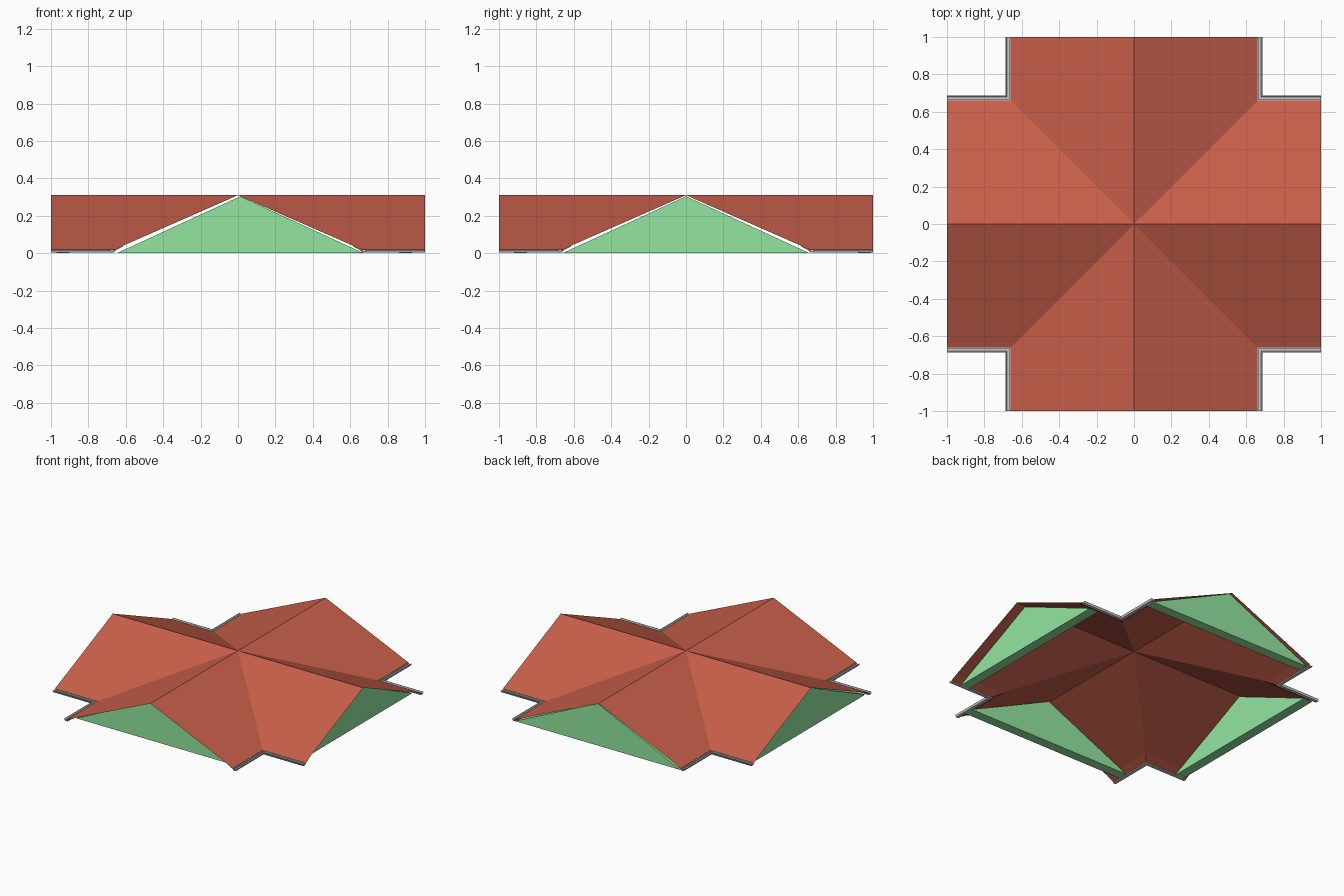
import bpy, bmesh

if "Cube" in bpy.data.objects:
    bpy.data.objects.remove(bpy.data.objects["Cube"])

RIDGE, EAVE, LIP_Z = 0.31, 0.02, 0.012    # heights
HALF, LIP = 0.66, 0.05                    # half width of each wing, eave lip depth


def material(name, rgb):
    m = bpy.data.materials.new(name)
    m.diffuse_color = (*rgb, 1)
    m.use_nodes = True
    m.node_tree.nodes["Principled BSDF"].inputs["Base Color"].default_value = m.diffuse_color
    return m


def finish(name, bm, mat=None, recalc=True):
    bmesh.ops.remove_doubles(bm, verts=bm.verts, dist=1e-5)
    if recalc:
        bmesh.ops.recalc_face_normals(bm, faces=bm.faces)
    me = bpy.data.meshes.new(name)
    bm.to_mesh(me)
    bm.free()
    ob = bpy.data.objects.new(name, me)
    bpy.context.collection.objects.link(ob)
    if mat:
        me.materials.append(mat)
    return ob


red = material("roof_red", (0.577, 0.114, 0.069))
green = material("gable_green", (0.29, 0.79, 0.35))

# Cross gable roof sheet with a thickened eave: one eighth, repeated
inner = HALF - LIP
inner_z = RIDGE - (RIDGE - EAVE) * inner / HALF
strip = [(HALF, EAVE), (HALF, LIP_Z), (inner, inner_z - 0.003)]
eighth = [[(0, 0, RIDGE), (1, 0, RIDGE), (1, HALF, EAVE), (HALF, HALF, EAVE)]]
for (a, za), (b, zb) in zip(strip, strip[1:]):
    eighth.append([(a, a, za), (1, a, za), (1, b, zb), (b, b, zb)])
bm = bmesh.new()
for swap in (False, True):
    for sx in (1, -1):
        for sy in (1, -1):
            for face in eighth:
                pts = [(y * sx, x * sy, z) if swap else (x * sx, y * sy, z)
                       for x, y, z in face]
                if (sx * sy < 0) != swap:
                    pts.reverse()
                bm.faces.new([bm.verts.new(p) for p in pts])
finish("roof", bm, red, recalc=False)


# Thick triangular gable walls, set slightly in from the wing ends
def gable(name, axis, near, far, shift):
    bm = bmesh.new()
    rings = []
    for d in (near, far):
        ring = []
        for w, z in ((-HALF, 0), (HALF, 0), (0, 0.304)):
            w += shift
            ring.append(bm.verts.new((w, d, z) if axis == "y" else (d, w, z)))
        bm.faces.new(ring)
        rings.append(ring)
    for i in range(3):
        j = (i + 1) % 3
        bm.faces.new((rings[0][i], rings[0][j], rings[1][j], rings[1][i]))
    finish(name, bm, green)


gable("front_gable", "y", -0.92, -0.85, 0.012)
gable("back_gable", "y", 0.92, 0.99, 0.012)
gable("left_gable", "x", -0.97, -0.90, 0)
gable("right_gable", "x", 0.86, 0.93, 0)

# Gutters: open trough profile (offset, height) swept round each inner corner
trough = [(0, 0.018), (0, 0.004), (0.022, 0.004), (0.028, 0.018),
          (0.023, 0.018), (0.019, 0.009), (0.005, 0.009), (0.005, 0.018)]
for sx, side in ((1, "right"), (-1, "left")):
    for sy, end in ((1, "back"), (-1, "front")):
        bm = bmesh.new()
        rings = []
        for k in range(3):
            ring = []
            for d, z in trough:
                o = HALF + d
                x, y = ((1, o), (o, o), (o, 1))[k]
                ring.append(bm.verts.new((x * sx, y * sy, z)))
            rings.append(ring)
        n = len(trough)
        for a, b in zip(rings, rings[1:]):
            for i in range(n):
                j = (i + 1) % n
                bm.faces.new((a[i], a[j], b[j], b[i]))
        bm.faces.new(rings[0])
        bm.faces.new(rings[2])
        finish(f"{end}_{side}_gutter", bm)
